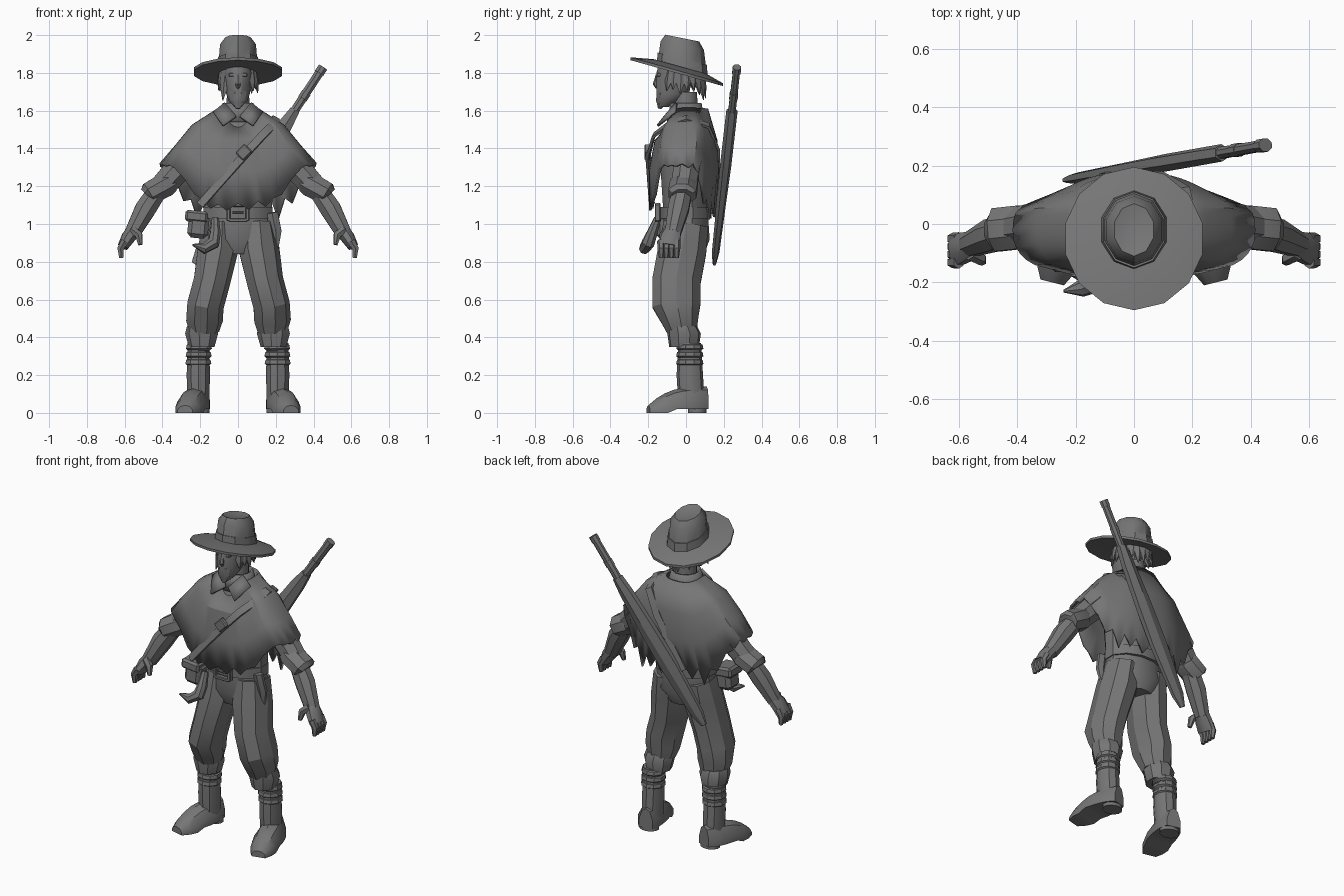
import bpy, bmesh, math, random
from mathutils import Vector

random.seed(4)
if "Cube" in bpy.data.objects:
    bpy.data.objects.remove(bpy.data.objects["Cube"], do_unlink=True)

grey = bpy.data.materials.new("plain grey")
grey.use_nodes = True
grey.diffuse_color = (.18, .18, .18, 1)
grey.node_tree.nodes["Principled BSDF"].inputs["Base Color"].default_value = grey.diffuse_color


def finish(name, bm, smooth=35, thickness=0):
    """Turn a bmesh into a named, shaded object."""
    bmesh.ops.recalc_face_normals(bm, faces=bm.faces)
    mesh = bpy.data.meshes.new(name)
    bm.to_mesh(mesh)
    bm.free()
    mesh.materials.append(grey)
    obj = bpy.data.objects.new(name, mesh)
    bpy.context.collection.objects.link(obj)
    bpy.ops.object.select_all(action='DESELECT')
    obj.select_set(True)
    bpy.context.view_layer.objects.active = obj
    bpy.ops.object.shade_smooth_by_angle(angle=math.radians(smooth))
    if thickness:
        solid = obj.modifiers.new("cloth", 'SOLIDIFY')
        solid.thickness = thickness
        solid.offset = 0
    return obj


def skin(name, rings, closed=True, caps=True, **options):
    """Bridge rows of points into a surface."""
    bm = bmesh.new()
    rows = [[bm.verts.new(point) for point in ring] for ring in rings]
    count = len(rows[0])
    for low, high in zip(rows, rows[1:]):
        for i in range(count if closed else count - 1):
            j = (i + 1) % count
            bm.faces.new((low[i], low[j], high[j], high[i]))
    if caps:
        bm.faces.new(rows[0])
        bm.faces.new(rows[-1])
    return finish(name, bm, **options)


def circle(sides):
    angles = [math.tau * (i + .5) / sides for i in range(sides)]
    return [(math.cos(angle), math.sin(angle)) for angle in angles]


def loft(name, rings, sides=12, x=0, tilt=0, **options):
    """Stack ellipses given as y, z, half width, half depth; tilt leans them backward."""
    skin(name, [[(x + c * width, y + s * depth, z - tilt * (y + s * depth)) for c, s in circle(sides)]
                for y, z, width, depth in rings], **options)


def tube(name, stations, sides=8, centre=None, side=1, **options):
    """Sweep a section along x, y, z, radius and an optional second radius."""
    points = [Vector((station[0] * side, station[1], station[2])) for station in stations]
    last = len(points) - 1
    rings = []
    for i, (point, station) in enumerate(zip(points, stations)):
        along = (points[min(i + 1, last)] - points[max(i - 1, 0)]).normalized()
        outward = point - Vector(centre) if centre else Vector((0, 1, 0))
        across = along.cross(outward).normalized()
        through = along.cross(across)
        rings.append([point + across * c * station[3] + through * s * station[-1]
                      for c, s in circle(sides)])
    skin(name, rings, **options)


def box(name, location, size, turn=0):
    bm = bmesh.new()
    bmesh.ops.create_cube(bm, size=1)
    bmesh.ops.scale(bm, vec=size, verts=bm.verts)
    bmesh.ops.bevel(bm, geom=bm.edges[:], offset=min(size) / 5, segments=1, affect='EDGES')
    obj = finish(name, bm)
    obj.location = location
    obj.rotation_euler.y = turn


def rounded(value, power=.8):
    """Sine or cosine pushed outward, for boxier outlines."""
    return math.copysign(abs(value) ** power, value)


# Torso, belt and neck
loft("shirt", [(0, 1, .18, .12), (0, 1.3, .2, .14), (0, 1.46, .17, .12), (0, 1.57, .09, .08)])
loft("trouser_seat", [(0, .84, .1, .1), (0, .92, .2, .13), (0, 1.05, .18, .12)])
loft("belt", [(0, 1.03, .19, .14), (0, 1.09, .19, .14)])
loft("neck", [(0, 1.5, .07, .07), (0, 1.7, .06, .06)])
loft("collar", [(0, 1.54, .11, .1), (0, 1.64, .08, .08)], caps=False, thickness=.01)
for direction in (-1, 1):
    box("buckle_side", (direction * .05, -.15, 1.06), (.02, .03, .09))
    box("buckle_bar", (0, -.15, 1.06 + direction * .04), (.1, .03, .02))
box("buckle_prong", (0, -.15, 1.06), (.06, .02, .01))

# Head and face
loft("head", [(-.12, 1.62, .02, .03), (-.1, 1.65, .05, .06), (-.07, 1.69, .065, .09),
              (-.06, 1.8, .08, .1), (-.05, 1.87, .07, .09)])
tube("nose", [(0, -.15, 1.79, .01), (0, -.16, 1.74, .016), (0, -.15, 1.72, .01)], sides=6)
tube("beard", [(0, -.12, 1.7, .05, .04), (0, -.13, 1.65, .04, .03), (0, -.14, 1.61, .01)])
box("brow", (0, -.14, 1.79), (.1, .03, .02))

# Hair locks hanging under the hat, leaving the face open
lock_count = 16
for i in range(lock_count):
    angle = math.radians(-40 + 260 * i / (lock_count - 1))
    drop = random.uniform(.11, .18)
    lock = []
    for fall, width in ((0, .03), (.6, .025), (1, .003)):
        reach = .08 + fall * .025
        lock.append((math.cos(angle) * reach, math.sin(angle) * reach * 1.2 - .02,
                     1.83 - drop * fall, width, width * .6))
    tube("hair_lock", lock, sides=5, centre=(0, 0, 1.7))

# Hat, tilted back
loft("hat_brim", [(-.03, 1.79, .1, .12), (-.05, 1.785, .24, .245), (-.05, 1.8, .24, .245),
                  (-.03, 1.825, .13, .14)], sides=14, tilt=.28)
loft("hat_band", [(-.02, 1.81, .12, .135), (-.02, 1.87, .11, .13)], sides=10, tilt=.25)
loft("hat_crown", [(-.02, 1.82, .11, .13), (-.02, 1.94, .1, .115), (-.02, 1.98, .07, .09),
                   (-.02, 1.97, .04, .05)], sides=10, tilt=.2)

# Ragged poncho: rows of cloth from neck to hem, lifted where it covers the arms
columns = []
column_count = 48
for i in range(column_count):
    angle = math.tau * i / column_count
    cosine, sine = math.cos(angle), math.sin(angle)
    c, s = rounded(cosine), rounded(sine)
    if sine < 0:
        lift, ragged, hang = min(1, abs(cosine) ** 4 * 2.4), .03, 1.09
    else:
        lift, ragged, hang = min(1, abs(cosine) ** 6 * 1.4), .06, 1.09 - abs(c) * .05
    opening = max(0, -sine) ** 4
    tear = (-1) ** i * random.uniform(.2, 1) * ragged * (1 - lift * .8)
    columns.append([
        (c * .1, .01 + s * .1, 1.61 - opening * .1),
        (c * .24, s * .16, 1.44 + lift * .08),
        (c * (.27 + lift * .06), s * .18 - .01, 1.28 + lift * .13),
        (c * (.31 + lift * .1), s * .17 - .02, hang + lift * (1.31 - hang) + tear)])
skin("poncho", zip(*columns), caps=False, thickness=.014, smooth=25)

# Limbs, built for both sides
half_outline = ((1, 0), (1, .4), (.6, .85))
outline = [*half_outline, (0, 1), *((-across, up) for across, up in reversed(half_outline))]
for side, label in ((1, "left"), (-1, "right")):
    # Collar flap
    flap = [[(.07, -.05, 1.64), (.01, -.11, 1.57)], [(.13, -.06, 1.59), (.08, -.15, 1.52)]]
    skin(label + "_collar_flap", [[(side * x, y, z) for x, y, z in row] for row in flap],
         closed=False, caps=False, thickness=.014)

    # Arm, rolled cuff and hand
    tube(label + "_sleeve", [(.16, .02, 1.44, .08), (.28, .01, 1.33, .08), (.4, -.01, 1.2, .07)], side=side)
    tube(label + "_cuff", [(.36, 0, 1.22, .06, .07), (.38, -.01, 1.21, .07, .08),
                           (.47, -.02, 1.16, .065, .08), (.48, -.02, 1.15, .05, .06)], side=side)
    tube(label + "_forearm", [(.43, -.02, 1.17, .055), (.49, -.04, 1.08, .06),
                              (.56, -.07, .95, .045)], side=side)
    tube(label + "_palm", [(.54, -.06, .98, .04), (.58, -.08, .93, .04, .055),
                           (.61, -.09, .88, .03, .06)], side=side)
    for finger in range(4):
        y = -.05 - finger * .027
        tube(label + "_finger", [(.6, y, .91, .022), (.622, y, .87, .02), (.618, y, .82, .012)],
             sides=6, side=side)
    tube(label + "_thumb", [(.56, -.1, .97, .025), (.525, -.12, .94, .022), (.517, -.13, .89, .012)],
         sides=6, side=side)

    # Baggy trouser leg with a gathered cuff
    tube(label + "_trouser_leg", [(.18, -.02, .43, .08), (.18, -.03, .49, .1), (.175, -.05, .57, .1, .13),
                                  (.14, -.05, .7, .1, .13), (.11, -.02, .86, .11, .13),
                                  (.1, 0, 1, .09, .12)], sides=9, side=side, smooth=28)
    loft(label + "_trouser_cuff", [(-.01, .35, .07, .08), (-.01, .42, .09, .09), (-.02, .46, .08, .08)],
         sides=9, x=side * .19)

    # Boot shaft with wrapped bands
    loft(label + "_boot_shaft", [(.03, .04, .06, .07), (.02, .2, .065, .07), (.02, .37, .06, .06)],
         sides=10, x=side * .21)
    for z in (.25, .29, .33):
        loft(label + "_boot_wrap", [(.02, z + rise, .06 + bulge, .06 + bulge) for rise, bulge in
                                    ((0, 0), (.01, .012), (.03, .008), (.035, 0))],
             sides=10, x=side * (.22 - z * .04))

    # Foot turned outward, swept from heel to toe over a flat sole
    foot = []
    step_count = 7
    for step in range(step_count + 1):
        along = step / step_count
        width = .04 + .035 * math.sin(math.pi * along) ** .5
        height = .14 - .1 * along ** 3
        sole = .02 if along < .6 else 0
        x, y = .2 + along * .08, .11 - along * .31
        foot.append([(side * (x + across * width), y + across * width / 4, sole + up * (height - sole))
                     for across, up in outline])
    skin(label + "_foot", foot)
    loft(label + "_heel", [(.06, 0, .06, .05), (.06, .04, .06, .05)], x=side * .21)

# Strap over the left shoulder, with buckle
strap_path = [(-.2, -.18, 1.1), (.03, -.2, 1.36), (.13, -.17, 1.47), (.19, -.09, 1.53), (.2, 0, 1.56),
              (.17, .12, 1.52), (.08, .17, 1.4), (-.1, .17, 1.1)]
tube("strap", [(*point, .03, .01) for point in strap_path], sides=4, centre=(0, 0, 1.2))
box("strap_buckle", (.03, -.205, 1.38), (.07, .03, .06), turn=-math.pi / 4)

# Right hip pouch and powder horn, left hip sheath
box("hip_pouch", (-.21, -.1, .99), (.11, .12, .13), turn=.1)
box("pouch_flap", (-.22, -.1, 1.04), (.12, .13, .06), turn=.1)
tube("powder_horn", [(-.12, -.15, 1.03, .02), (-.12, -.18, .95, .03), (-.13, -.2, .9, .035),
                     (-.18, -.22, .87, .03), (-.24, -.23, .89, .005)], centre=(-.3, 0, 1))
tube("knife_sheath", [(.18, -.06, 1.06, .035, .02), (.2, -.05, .96, .035, .02), (.2, -.03, .84, .01)], sides=6)

# Long gun slung across the back, in a tapered cover
gun_start, gun_end = Vector((-.23, .15, .79)), Vector((.45, .27, 1.83))


def gun_part(name, sections, sides=8):
    tube(name, [(*gun_start.lerp(gun_end, along), width, depth) for along, width, depth in sections],
         sides=sides, smooth=20)


gun_part("gun_cover", [(0, .02, .01), (.06, .045, .02), (.3, .066, .025), (.5, .06, .03),
                       (.7, .045, .03), (.78, .03, .03)], sides=6)
gun_part("gun_barrel", [(.7, .025, .022), (1, .025, .02)])
for along in (.84, .97):
    gun_part("gun_band", [(along, .028, .024), (along + .03, .028, .024)])
